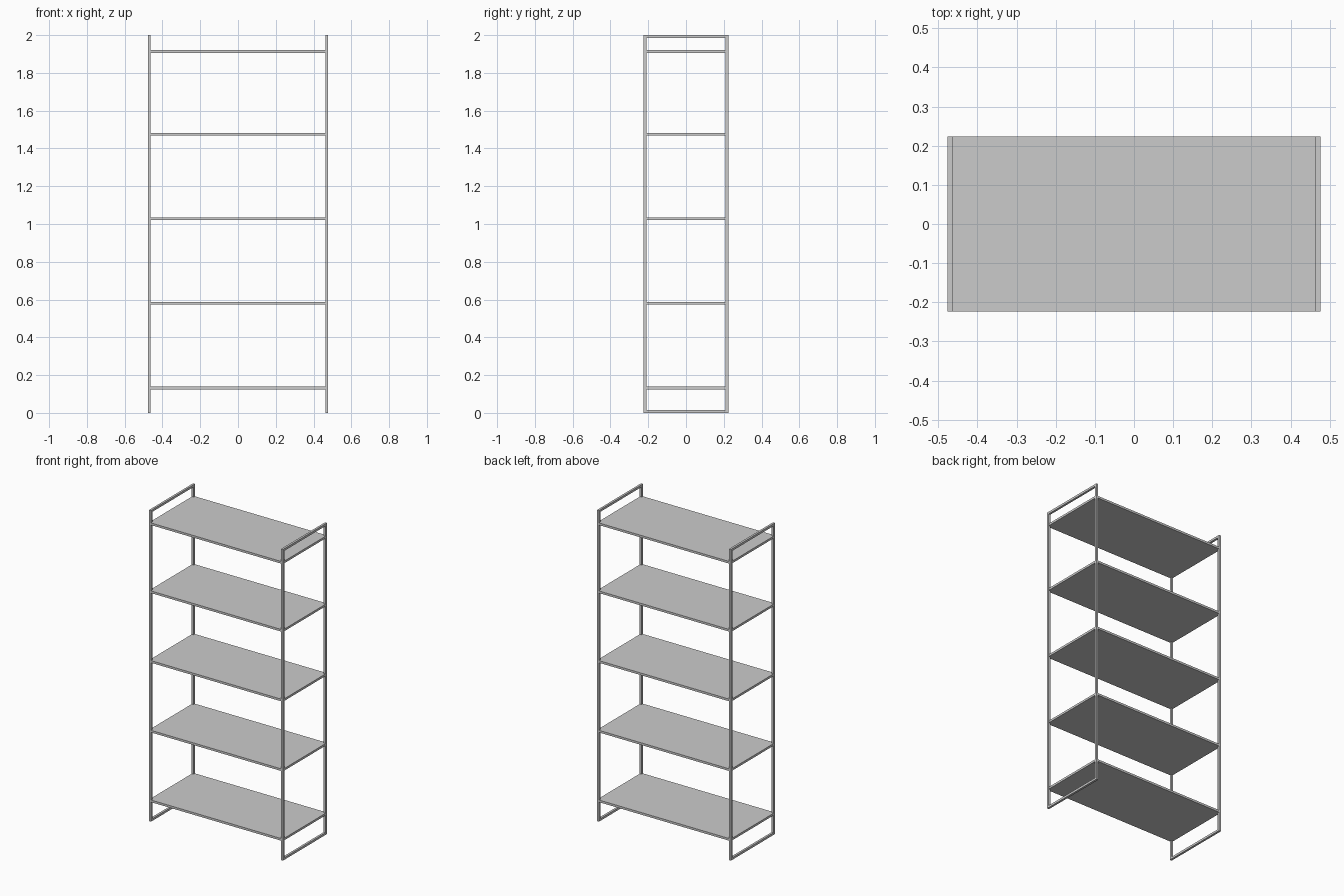
import bpy

if "Cube" in bpy.data.objects:
    bpy.data.objects.remove(bpy.data.objects["Cube"])

# Single flat grey for the whole shelving unit
grey = bpy.data.materials.new("light grey metal")
grey.diffuse_color = (0.6, 0.6, 0.6, 1)
grey.use_nodes = True
grey.node_tree.nodes["Principled BSDF"].inputs["Base Color"].default_value = grey.diffuse_color

HX, HY, H = 0.476, 0.224, 2.0   # half width, half depth, height
T = 0.014                       # square tube size


def box(name, lo, hi):
    """Axis-aligned box between two corners."""
    x0, y0, z0 = lo
    x1, y1, z1 = hi
    verts = [(x, y, z) for z in (z0, z1)
             for x, y in ((x0, y0), (x1, y0), (x1, y1), (x0, y1))]
    faces = [(3, 2, 1, 0), (4, 5, 6, 7)]
    faces += [(i, (i + 1) % 4, (i + 1) % 4 + 4, i + 4) for i in range(4)]
    mesh = bpy.data.meshes.new(name)
    mesh.from_pydata(verts, [], faces)
    mesh.materials.append(grey)
    obj = bpy.data.objects.new(name, mesh)
    bpy.context.collection.objects.link(obj)
    return obj


# Two rectangular end frames: front and back posts, floor and top rails
for side, x0 in (("left", -HX), ("right", HX - T)):
    x1 = x0 + T
    box(f"{side}_front_post", (x0, -HY, 0), (x1, -HY + T, H))
    box(f"{side}_back_post", (x0, HY - T, 0), (x1, HY, H))
    box(f"{side}_floor_rail", (x0, -HY + T, 0), (x1, HY - T, T))
    box(f"{side}_top_rail", (x0, -HY + T, H - T), (x1, HY - T, H))

# Five thin shelves, just inside the outer faces of the posts
for i, z in enumerate((0.132, 0.58, 1.028, 1.476, 1.913)):
    e = 0.0005
    box(f"shelf_{i + 1}", (-HX + e, -HY + e, z - T / 2), (HX - e, HY - e, z + T / 2))
